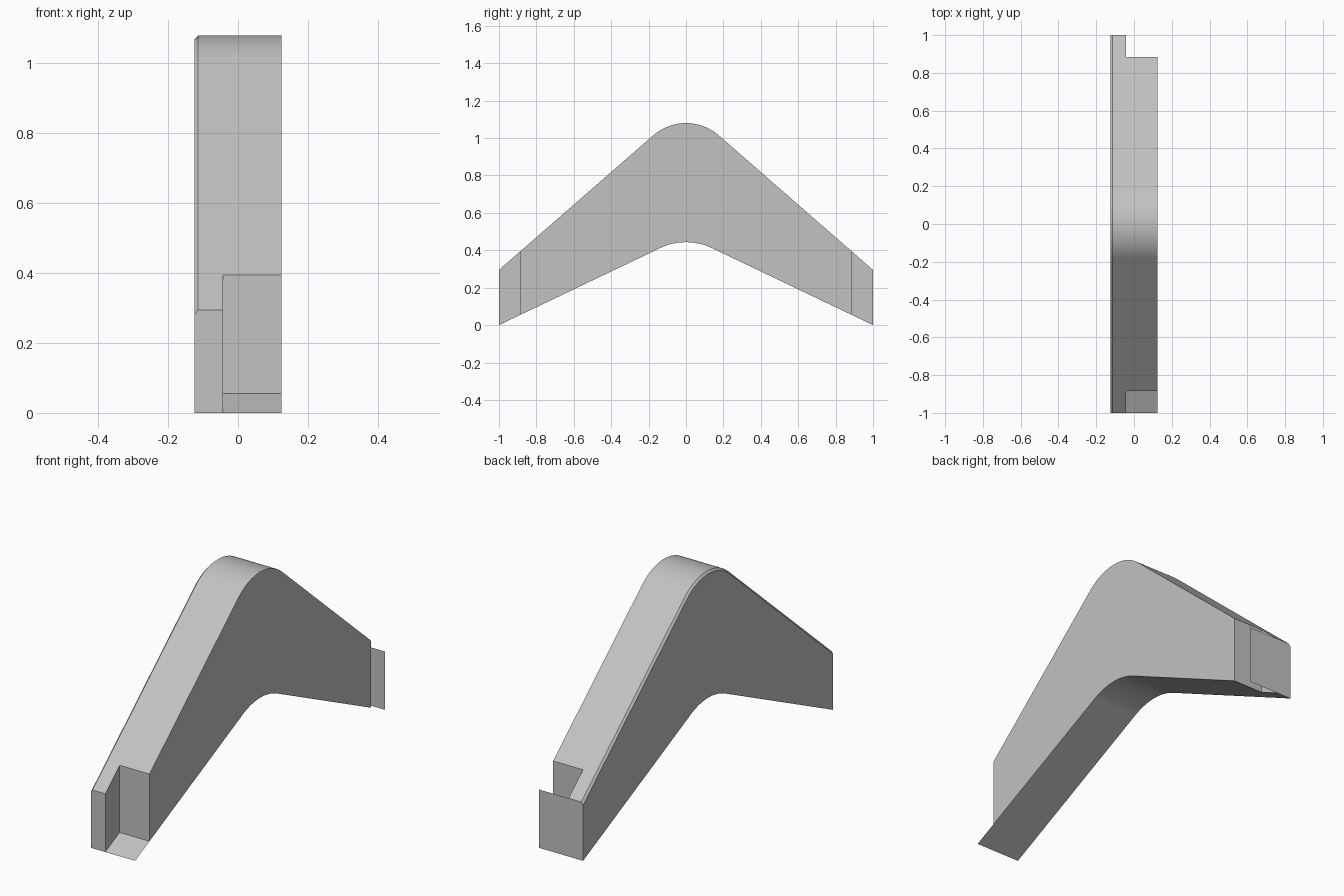
import bpy
import bmesh
import math
from mathutils import Vector

cube = bpy.data.objects.get("Cube")
if cube:
    bpy.data.objects.remove(cube, do_unlink=True)

grey = bpy.data.materials.new("plain grey")
grey.use_nodes = True
colour = (0.54, 0.54, 0.54, 1)
grey.diffuse_color = colour
grey.node_tree.nodes["Principled BSDF"].inputs["Base Color"].default_value = colour

# Main sizes
X0, X1, XN = -0.124, 0.124, -0.043   # outer sides and inner wall of the notches
END, NOTCH = 1.0, 0.885              # tip and notch depth along y
BEVEL = 0.01
TOP = (1.167, 0.872, 0.266)          # unrounded peak, slope, rounding radius
LOW = (0.478, 0.478, 0.32)


def ridge(y, peak, slope, r):
    """Height of a symmetric slope with a rounded peak."""
    sec = math.hypot(1, slope)
    if abs(y) >= r * slope / sec:
        return peak - slope * abs(y)
    return peak - r * sec + math.sqrt(r * r - y * y)


def top(y):
    return ridge(y, *TOP)


def low(y):
    return ridge(y, *LOW)


def rim(y):
    peak, slope, r = TOP
    return ridge(y, peak - BEVEL * math.hypot(1, slope), slope, r - BEVEL)


def bend(n=12):
    """Stations along y that follow the rounded bend."""
    arc = [0.175 * math.sin(math.pi / 2 * i / n) for i in range(-n, n + 1)]
    return sorted(arc + [-0.138, 0.138])


def add_face(bm, points, facing):
    face = bm.faces.new([bm.verts.new(p) for p in points])
    face.normal_update()
    if face.normal.dot(Vector(facing)) < 0:
        face.normal_flip()


def strip(bm, ys, xa, fa, xb, fb, facing):
    """Run of quads between two edge lines, each at fixed x."""
    for a, b in zip(ys, ys[1:]):
        add_face(bm, [(xa, a, fa(a)), (xa, b, fa(b)),
                      (xb, b, fb(b)), (xb, a, fb(a))], facing)


def wall(bm, y, xa, xb, facing):
    add_face(bm, [(xa, y, low(y)), (xb, y, low(y)),
                  (xb, y, top(y)), (xa, y, top(y))], facing)


def finish(bm, name):
    bmesh.ops.remove_doubles(bm, verts=bm.verts, dist=0.0001)
    mesh = bpy.data.meshes.new(name)
    bm.to_mesh(mesh)
    bm.free()
    mesh.materials.append(grey)
    obj = bpy.data.objects.new(name, mesh)
    bpy.context.collection.objects.link(obj)
    bpy.ops.object.select_all(action='DESELECT')
    obj.select_set(True)
    bpy.context.view_layer.objects.active = obj
    bpy.ops.object.shade_smooth_by_angle(angle=math.radians(25))


UP, DOWN, LEFT, RIGHT = (0, 0, 1), (0, 0, -1), (1, 0, 0), (-1, 0, 0)
middle = [-NOTCH] + bend() + [NOTCH]
full = [-END] + middle + [END]

# Bent arm: full-length narrow side plus the wide middle
bm = bmesh.new()
strip(bm, full, X0, low, X0, rim, RIGHT)
strip(bm, full, X0, rim, X0 + BEVEL, top, (-1, 0, 1))
strip(bm, full, X0 + BEVEL, top, XN, top, UP)
strip(bm, full, X0, low, XN, low, DOWN)
strip(bm, middle, XN, top, X1, top, UP)
strip(bm, middle, XN, low, X1, low, DOWN)
strip(bm, middle, X1, low, X1, top, LEFT)

# Notch walls and tab tips at both ends
for s in (-1, 1):
    wall(bm, s * NOTCH, XN, X1, (0, s, 0))
    strip(bm, sorted((s * NOTCH, s * END)), XN, low, XN, top, LEFT)
    y = s * END
    add_face(bm, [(X0, y, low(y)), (XN, y, low(y)), (XN, y, top(y)),
                  (X0 + BEVEL, y, top(y)), (X0, y, rim(y))], (0, s, 0))
finish(bm, "bent_arm")

# Thin floor under the front notch
bm = bmesh.new()
strip(bm, [-END, -NOTCH], XN, low, X1, low, DOWN)
finish(bm, "front_notch_floor")

# Thin plate closing the end of the back notch
bm = bmesh.new()
wall(bm, END, XN, X1, (0, 1, 0))
finish(bm, "back_end_plate")
